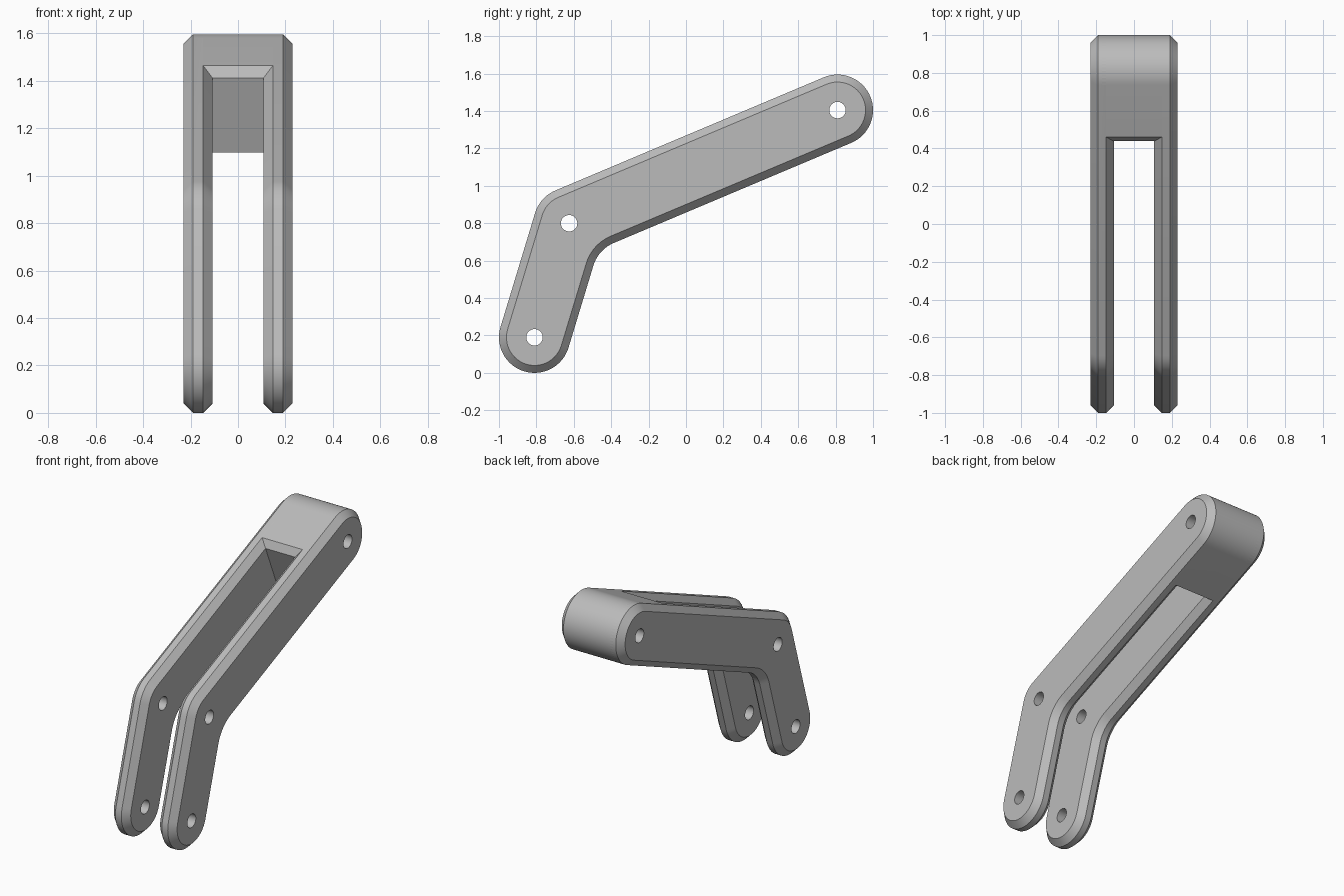
import bpy, bmesh, math
from mathutils import Vector

cube = bpy.data.objects.get("Cube")
if cube:
    bpy.data.objects.remove(cube, do_unlink=True)

# Pivot centres in the (y, z) side plane
FOOT, ELBOW, TIP = Vector((-0.81, 0.19)), Vector((-0.625, 0.80)), Vector((0.81, 1.405))
R, CH = 0.19, 0.04               # end radius and chamfer
OUT, INN = 0.23, 0.107           # outer and inner faces of each arm
SLOT = -0.34                     # slot end, measured along the arm from the tip
low_dir = (ELBOW - FOOT).normalized()
up_dir = (TIP - ELBOW).normalized()
up_nrm = Vector((-up_dir.y, up_dir.x))
a_low = math.atan2(low_dir.y, low_dir.x)
a_up = math.atan2(up_dir.y, up_dir.x)
HALF = math.pi / 2

grey = bpy.data.materials.new("plain grey")
grey.use_nodes = True
colour = (0.5, 0.5, 0.5, 1)
grey.diffuse_color = colour
grey.node_tree.nodes["Principled BSDF"].inputs["Base Color"].default_value = colour


def arc(centre, radius, start, end, steps):
    angles = [start + (end - start) * i / steps for i in range(steps + 1)]
    return [centre + radius * Vector((math.cos(a), math.sin(a))) for a in angles]


def outline(r):
    """Bent bar outline of half width r, with a rounded inner elbow."""
    n1, n2 = Vector((low_dir.y, -low_dir.x)), -up_nrm
    fillet = ELBOW + (n1 + n2) / (1 + n1.dot(n2)) * 2 * R
    return (arc(TIP, r, a_up - HALF, a_up + HALF, 32)
            + arc(ELBOW, r, a_up + HALF, a_low + HALF, 10)
            + arc(FOOT, r, a_low + HALF, a_low + 3 * HALF, 32)
            + arc(fillet, 2 * R - r, a_low + HALF, a_up + HALF, 10))


def loft(name, sections):
    """Solid through matching outlines placed at (x, points)."""
    bm = bmesh.new()
    rings = [[bm.verts.new((x, p.x, p.y)) for p in pts] for x, pts in sections]
    n = len(rings[0])
    for a, b in zip(rings, rings[1:]):
        for i in range(n):
            j = (i + 1) % n
            bm.faces.new((a[i], a[j], b[j], b[i]))
    bm.faces.new(rings[0])
    bm.faces.new(rings[-1])
    bmesh.ops.recalc_face_normals(bm, faces=bm.faces)
    mesh = bpy.data.meshes.new(name)
    bm.to_mesh(mesh)
    bm.free()
    mesh.materials.append(grey)
    obj = bpy.data.objects.new(name, mesh)
    bpy.context.collection.objects.link(obj)
    return obj


def combine(target, other, operation):
    """Apply a boolean and remove the helper."""
    mod = target.modifiers.new("combine", 'BOOLEAN')
    mod.operation, mod.object, mod.solver = operation, other, 'EXACT'
    bpy.context.view_layer.update()
    graph = bpy.context.evaluated_depsgraph_get()
    mesh = bpy.data.meshes.new_from_object(target.evaluated_get(graph))
    target.modifiers.clear()
    target.data = mesh
    bpy.data.objects.remove(other, do_unlink=True)


# Solid end block with the slot's end wall, chamfered along its top edge
def on_arm(s, p):
    return TIP + up_dir * s + up_nrm * p


block = (arc(TIP, R, a_up - HALF, a_up + HALF, 32)
         + [on_arm(SLOT + CH, R), on_arm(SLOT, R - CH), on_arm(SLOT, -R)])
half = (INN + OUT) / 2
lever = loft("forked_lever", [(-half, block), (half, block)])

# Two bent arms, chamfered on both sides
for side, name in ((1, "left_arm"), (-1, "right_arm")):
    stations = ((INN, R - CH), (INN + CH, R), (OUT - CH, R), (OUT, R - CH))
    arm = loft(name, [(side * x, outline(r)) for x, r in stations])
    combine(lever, arm, 'UNION')

# Pin holes straight through
for centre in (FOOT, ELBOW, TIP):
    ring = arc(centre, 0.044, 0, 2 * math.pi, 32)[:-1]
    combine(lever, loft("hole_cutter", [(-1, ring), (1, ring)]), 'DIFFERENCE')

# Merge flat neighbours left by the joins
bm = bmesh.new()
bm.from_mesh(lever.data)
bmesh.ops.remove_doubles(bm, verts=bm.verts, dist=0.0002)
bmesh.ops.dissolve_limit(bm, angle_limit=math.radians(0.5), verts=bm.verts, edges=bm.edges)
bm.to_mesh(lever.data)
bm.free()

bpy.ops.object.select_all(action='DESELECT')
lever.select_set(True)
bpy.context.view_layer.objects.active = lever
bpy.ops.object.shade_smooth_by_angle(angle=math.radians(25))
